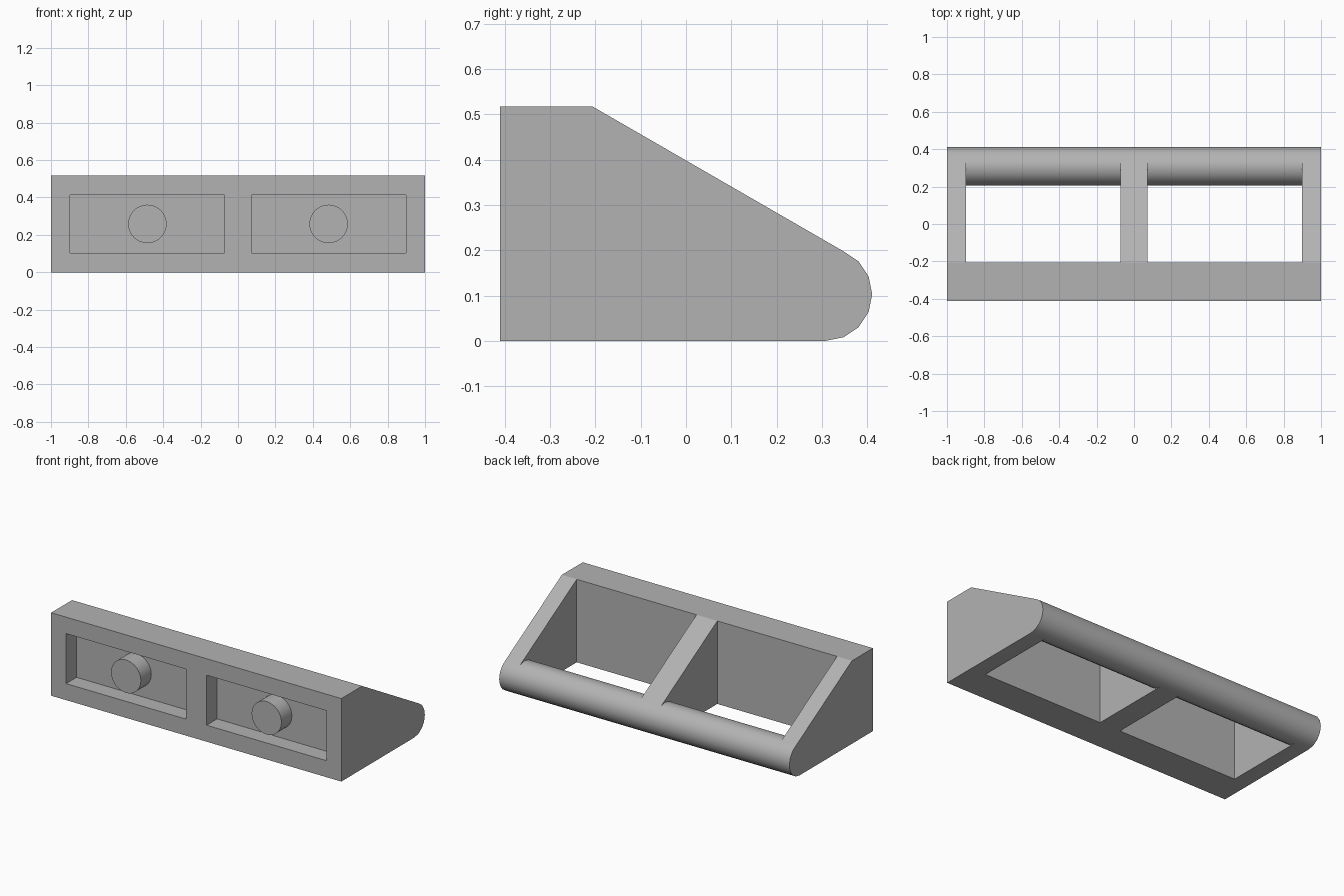
import bpy, bmesh
from math import cos, sin, radians
from mathutils import Matrix

cube = bpy.data.objects.get("Cube")
if cube:
    bpy.data.objects.remove(cube, do_unlink=True)

U = 0.1028                 # wall thickness, bar radius and knob radius
BACK, TOP = 4 * U, 0.517
BAR_Y, BAR_Z = 3 * U, U
BAY_IN, BAY_OUT = 0.072, 0.897

grey = bpy.data.materials.new("plain grey")
grey.use_nodes = True
grey.diffuse_color = (0.45, 0.45, 0.45, 1)
grey.node_tree.nodes["Principled BSDF"].inputs["Base Color"].default_value = (0.45, 0.45, 0.45, 1)


def add_object(name, bm):
    bmesh.ops.recalc_face_normals(bm, faces=bm.faces)
    mesh = bpy.data.meshes.new(name)
    bm.to_mesh(mesh)
    bm.free()
    mesh.materials.append(grey)
    obj = bpy.data.objects.new(name, mesh)
    bpy.context.collection.objects.link(obj)
    return obj


def extrude_profile(name, profile, x0, x1):
    """Sweep a closed (y, z) outline along x."""
    bm = bmesh.new()
    face = bm.faces.new([bm.verts.new((x0, y, z)) for y, z in profile])
    swept = bmesh.ops.extrude_face_region(bm, geom=[face])["geom"]
    verts = [g for g in swept if isinstance(g, bmesh.types.BMVert)]
    bmesh.ops.translate(bm, verts=verts, vec=(x1 - x0, 0, 0))
    return add_object(name, bm)


def bar_arc(first, last, step):
    """Points on the sixteen-sided rear bar, in steps of a sixteenth turn."""
    return [(BAR_Y + U * cos(radians(22.5 * i)), BAR_Z + U * sin(radians(22.5 * i)))
            for i in range(first, last + step, step)]


def smooth(obj):
    bpy.ops.object.select_all(action="DESELECT")
    obj.select_set(True)
    bpy.context.view_layer.objects.active = obj
    bpy.ops.object.shade_smooth_by_angle(angle=radians(28))


# Wedge body with a rounded rear edge
body = extrude_profile("wedge_body",
                       [(-BACK, 0)] + bar_arc(-4, 3, 1) + [(-2 * U, TOP), (-BACK, TOP)], -1, 1)

# Open bays that leave the round bar, and shallow front recesses
bay = [(-2 * U, -U)] + [(BAR_Y, -U)] + bar_arc(-4, -13, -1) + [(BAR_Y + U * cos(radians(67.5)), 1), (-2 * U, 1)]
recess = [(-1, U), (-BAR_Y, U), (-BAR_Y, TOP - U), (-1, TOP - U)]
cutters = []
for side, x0, x1 in (("right", -BAY_OUT, -BAY_IN), ("left", BAY_IN, BAY_OUT)):
    for kind, outline in (("bay", bay), ("recess", recess)):
        cutter = extrude_profile(f"{side}_{kind}_cutter", outline, x0, x1)
        cutter.hide_render = True
        mod = body.modifiers.new(cutter.name, "BOOLEAN")
        mod.operation, mod.solver, mod.object = "DIFFERENCE", "EXACT", cutter
        cutters.append(cutter)

bpy.ops.object.select_all(action="DESELECT")
bpy.context.view_layer.objects.active = body
body.select_set(True)
for mod in list(body.modifiers):
    bpy.ops.object.modifier_apply(modifier=mod.name)
for cutter in cutters:
    bpy.data.objects.remove(cutter, do_unlink=True)
smooth(body)

# Round knobs, flush with the front face
for side, sign in (("right", -1), ("left", 1)):
    bm = bmesh.new()
    place = Matrix.Translation((sign * (BAY_IN + BAY_OUT) / 2, -3.5 * U, TOP / 2))
    bmesh.ops.create_cone(bm, cap_ends=True, segments=32, radius1=U, radius2=U, depth=U,
                          matrix=place @ Matrix.Rotation(radians(90), 4, "X"))
    smooth(add_object(f"{side}_knob", bm))
